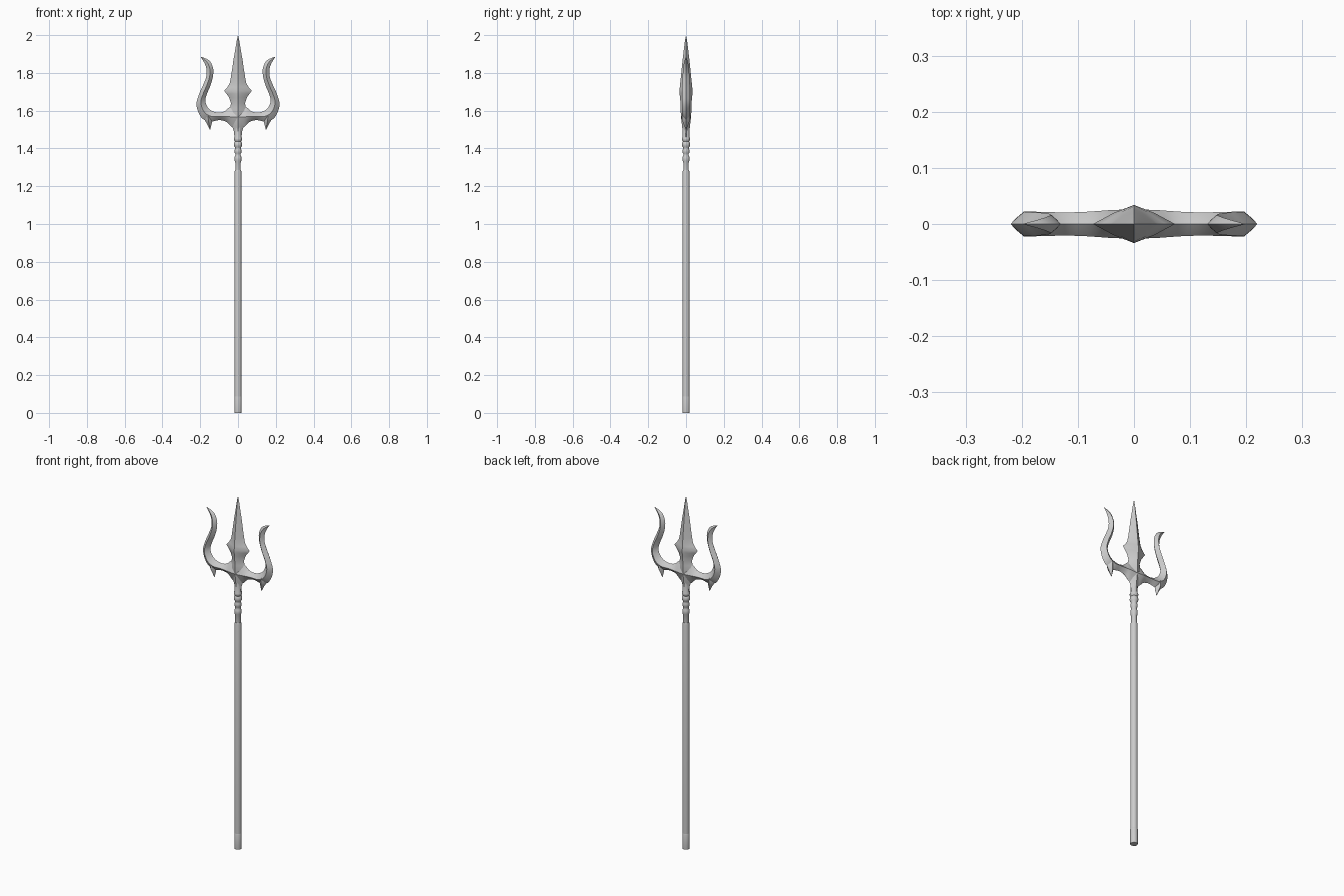
import bpy, bmesh, math
from mathutils import Vector

if "Cube" in bpy.data.objects:
    bpy.data.objects.remove(bpy.data.objects["Cube"])


def finish(name, bm, mirror=False, angle=40):
    bmesh.ops.remove_doubles(bm, verts=bm.verts, dist=0.0003)
    bmesh.ops.recalc_face_normals(bm, faces=bm.faces)
    me = bpy.data.meshes.new(name)
    bm.to_mesh(me)
    bm.free()
    ob = bpy.data.objects.new(name, me)
    bpy.context.collection.objects.link(ob)
    if mirror:
        ob.modifiers.new("Mirror", 'MIRROR')
    bpy.ops.object.select_all(action='DESELECT')
    ob.select_set(True)
    bpy.context.view_layer.objects.active = ob
    bpy.ops.object.shade_smooth_by_angle(angle=math.radians(angle))
    return ob


def bridge(bm, rings, cap_start, cap_end):
    vr = [[bm.verts.new(p) for p in r] for r in rings]
    n = len(vr[0])
    for a, b in zip(vr, vr[1:]):
        for i in range(n):
            j = (i + 1) % n
            bm.faces.new((a[i], a[j], b[j], b[i]))
    if cap_start:
        bm.faces.new(vr[0])
    if cap_end:
        bm.faces.new(vr[-1])


def smooth_rows(rows, steps):
    """Catmull-Rom interpolation of rows of numbers"""
    out = []
    for i in range(len(rows) - 1):
        p = [rows[max(i - 1, 0)], rows[i], rows[i + 1], rows[min(i + 2, len(rows) - 1)]]
        for k in range(steps):
            t = k / steps
            out.append([0.5 * (2 * b + (c - a) * t + (2 * a - 5 * b + 4 * c - d) * t * t
                               + (3 * b - a - 3 * c + d) * t ** 3) for a, b, c, d in zip(*p)])
    out.append(rows[-1])
    return out


def blade(name, rows, steps=1, mirror=False, shoulder=0.55):
    """Ridged blade: rows of inner x,z, outer x,z and half thickness"""
    rings = []
    for x0, z0, x1, z1, h in smooth_rows(rows, steps):
        a, b = Vector((x0, 0, z0)), Vector((x1, 0, z1))
        sec = [(0, 0), (.25, -shoulder), (.5, -1), (.75, -shoulder),
               (1, 0), (.75, shoulder), (.5, 1), (.25, shoulder)]
        rings.append([a.lerp(b, t) + Vector((0, h * y, 0)) for t, y in sec])
    bm = bmesh.new()
    bridge(bm, rings, False, False)
    return finish(name, bm, mirror)


def lathe(name, profile, sides=16):
    bm = bmesh.new()
    rings = [[(r * math.cos(2 * math.pi * i / sides), r * math.sin(2 * math.pi * i / sides), z)
              for i in range(sides)] for r, z in profile]
    bridge(bm, rings, True, True)
    return finish(name, bm)


# shaft with a bevelled top, and foot cap
lathe("shaft", [(.0185, .08), (.0185, 1.275), (.016, 1.285)])
lathe("foot_cap", [(.019, 0), (.0195, .004), (.0195, .085), (.0185, .088)])

# turned collar between shaft and head
lathe("collar", [(.0145, 1.27), (.0145, 1.325), (.018, 1.335), (.0185, 1.345), (.018, 1.355),
                 (.0145, 1.362), (.0145, 1.372), (.018, 1.378), (.018, 1.392), (.0155, 1.398),
                 (.0155, 1.404), (.021, 1.412), (.022, 1.42), (.021, 1.43), (.0165, 1.437),
                 (.0215, 1.445), (.0215, 1.453), (.0175, 1.462), (.0175, 1.53)])

# central blade: height, half width, half thickness
center = [(2.0, 0, 0), (1.97, .007, .006), (1.92, .015, .012), (1.87, .024, .018),
          (1.82, .031, .023), (1.77, .039, .028), (1.745, .044, .031), (1.725, .056, .033),
          (1.705, .073, .034), (1.69, .061, .034), (1.67, .047, .032), (1.64, .037, .029),
          (1.615, .042, .029), (1.59, .052, .028), (1.55, .045, .025),
          (1.52, .032, .021), (1.49, .022, .018), (1.455, .018, .0175)]
blade("center_blade", [(-w, z, w, z, h) for z, w, h in center], shoulder=.58)

# curved side prongs
blade("side_prongs", [
    (0, 1.63, 0, 1.50, .026), (.042, 1.62, .035, 1.515, .025), (.07, 1.597, .062, 1.541, .023),
    (.105, 1.59, .10, 1.55, .021), (.14, 1.6, .152, 1.542, .021), (.163, 1.622, .196, 1.566, .022),
    (.173, 1.655, .22, 1.63, .022), (.162, 1.695, .205, 1.69, .021),
    (.145, 1.735, .185, 1.735, .02), (.132, 1.785, .168, 1.78, .018),
    (.133, 1.83, .167, 1.82, .015), (.155, 1.868, .178, 1.853, .009),
    (.199, 1.886, .199, 1.886, 0)], steps=4, mirror=True)

# small spurs under the prongs
blade("spurs", [(.132, 1.58, .185, 1.585, .02), (.136, 1.545, .178, 1.553, .02),
                (.141, 1.523, .164, 1.53, .012), (.148, 1.497, .148, 1.497, 0)],
      steps=2, mirror=True)
